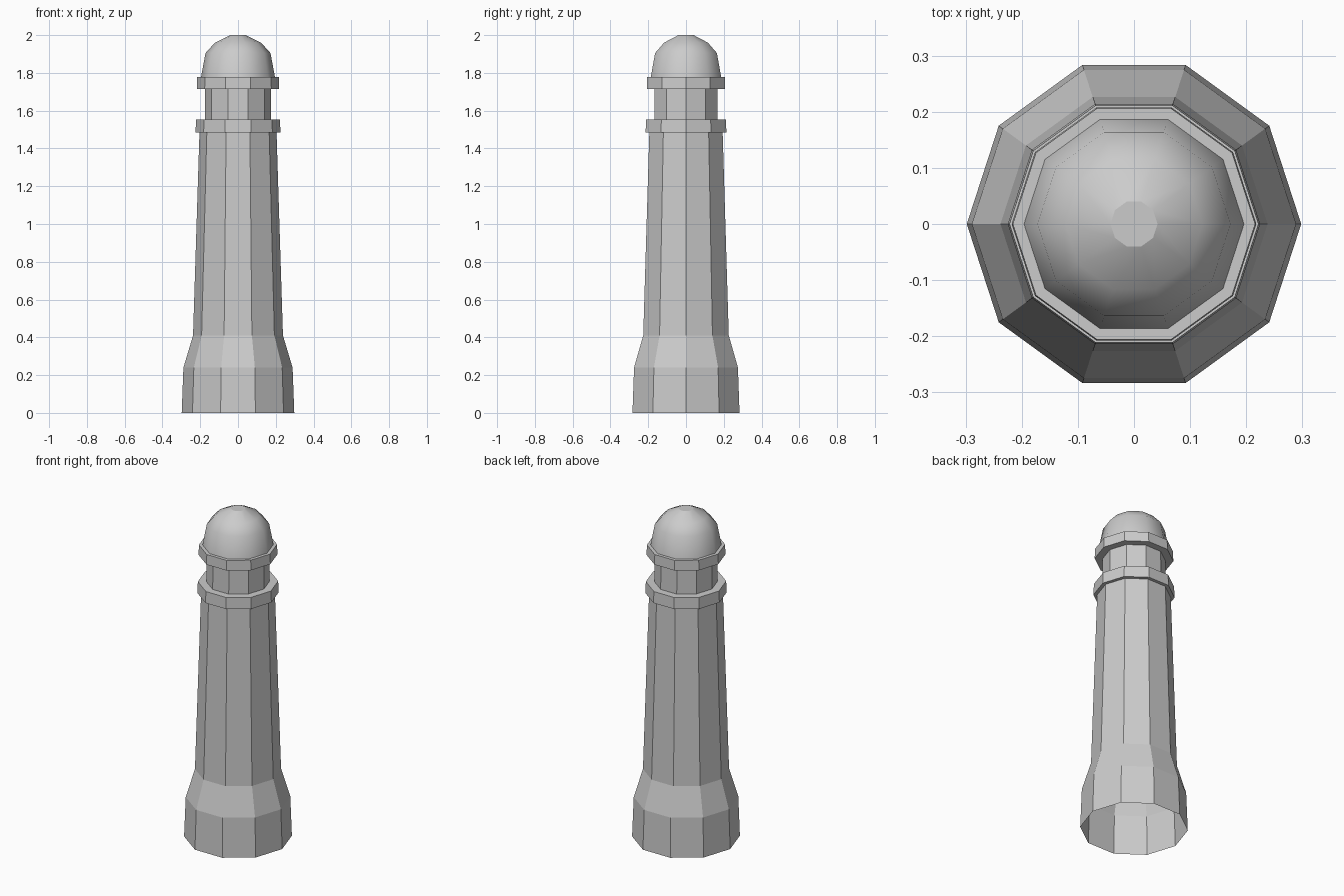
import bpy
import bmesh
from math import cos, sin, tau

SIDES = 10

cube = bpy.data.objects.get("Cube")
if cube:
    bpy.data.objects.remove(cube, do_unlink=True)

stone = bpy.data.materials.new("light_grey_stone")
stone.use_nodes = True
stone.diffuse_color = (0.6, 0.6, 0.6, 1)
stone.node_tree.nodes["Principled BSDF"].inputs["Base Color"].default_value = (0.6, 0.6, 0.6, 1)


def lathe(name, profile, smooth=False, cap=False):
    """Turn (radius, height) points, listed bottom to top, into a ten-sided shell."""
    bm = bmesh.new()
    rings = [[bm.verts.new((r * cos(tau * i / SIDES), r * sin(tau * i / SIDES), z))
              for i in range(SIDES)] for r, z in profile]
    for low, high in zip(rings, rings[1:]):
        for i in range(SIDES):
            j = (i + 1) % SIDES
            face = bm.faces.new((low[i], low[j], high[j], high[i]))
            face.smooth = smooth
    if cap:
        top = bm.faces.new(rings[-1])
        top.smooth = False
        for edge in top.edges:
            edge.smooth = False
    mesh = bpy.data.meshes.new(name)
    bm.to_mesh(mesh)
    bm.free()
    mesh.materials.append(stone)
    obj = bpy.data.objects.new(name, mesh)
    bpy.context.collection.objects.link(obj)
    return obj


# Hollow tapering tower with a flared, open foot
lathe("tower", [(0.298, 0), (0.289, 0.24), (0.238, 0.41), (0.204, 1.484)])

# Walkway ring around the tower top
lathe("gallery_ring", [(0.204, 1.484), (0.225, 1.484), (0.222, 1.553), (0.175, 1.553)])

# Narrow lantern room
lathe("lantern_room", [(0.175, 1.553), (0.174, 1.716)])

# Eaves ring under the roof
lathe("eaves_ring", [(0.174, 1.716), (0.218, 1.716), (0.216, 1.777), (0.196, 1.777)])

# Rounded roof with a small flat top
lathe("dome", [(0.196, 1.777), (0.172, 1.905), (0.122, 1.96), (0.042, 2.0)],
      smooth=True, cap=True)
